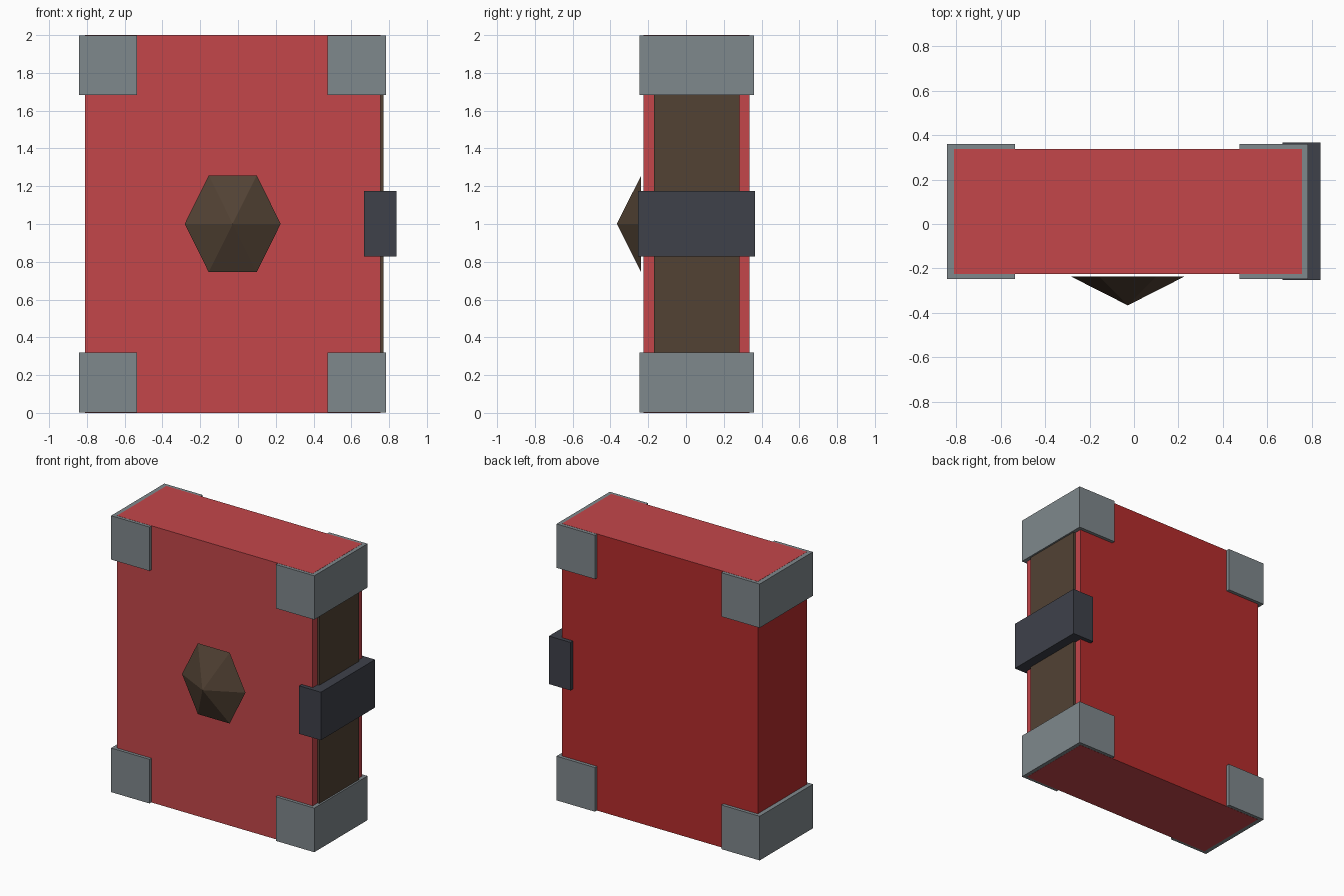
import bpy, bmesh, math
from mathutils import Vector

if "Cube" in bpy.data.objects:
    bpy.data.objects.remove(bpy.data.objects["Cube"])


def lin(c):
    c /= 255
    return c / 12.92 if c <= 0.04045 else ((c + 0.055) / 1.055) ** 2.4


def material(name, r, g, b):
    m = bpy.data.materials.new(name)
    m.diffuse_color = (lin(r), lin(g), lin(b), 1)
    m.use_nodes = True
    m.node_tree.nodes["Principled BSDF"].inputs["Base Color"].default_value = m.diffuse_color
    return m


RED = material("red", 196, 70, 74)
DEEP_RED = material("deep red", 181, 44, 44)
GREY = material("metal grey", 127, 136, 140)
BROWN = material("brown", 82, 66, 52)
DARK = material("dark slate", 62, 65, 74)


def make(name, bm, *mats):
    me = bpy.data.meshes.new(name)
    bmesh.ops.recalc_face_normals(bm, faces=bm.faces[:])
    bm.to_mesh(me)
    bm.free()
    for m in mats:
        me.materials.append(m)
    ob = bpy.data.objects.new(name, me)
    bpy.context.collection.objects.link(ob)
    return ob


def box(name, x, y, z, *mats):
    bm = bmesh.new()
    bmesh.ops.create_cube(bm, size=1)
    for v in bm.verts:
        v.co = Vector([(a + b) / 2 + t * (b - a) for t, (a, b) in zip(v.co, (x, y, z))])
    return make(name, bm, *mats)


# Cover block: back and spine are a deeper red
cover = box("book_cover", (-0.81, 0.755), (-0.225, 0.337), (0, 2), RED, DEEP_RED)
for p in cover.data.polygons:
    p.material_index = int(p.normal.y > 0.5 or p.normal.x < -0.5)

# Page block showing on the right edge
box("pages", (-0.6, 0.77), (-0.17, 0.282), (0.02, 1.98), BROWN)

# Metal corner guards, a hair inside the cover's top and bottom
for side, x in (("left", (-0.842, -0.535)), ("right", (0.475, 0.783))):
    for level, z in (("bottom", (0.001, 0.32)), ("top", (1.682, 1.999))):
        box(f"corner_guard_{level}_{side}", x, (-0.247, 0.361), z, GREY)

# Clasp wrapped around the page edge
box("clasp", (0.667, 0.84), (-0.253, 0.366), (0.828, 1.175), DARK)

# Six-sided stud on the front
bm = bmesh.new()
ring = [bm.verts.new((-0.028 + 0.254 * math.cos(i * math.pi / 3), -0.237,
                      1.001 + 0.296 * math.sin(i * math.pi / 3))) for i in range(6)]
tip = bm.verts.new((-0.028, -0.366, 1.001))
bm.faces.new(ring)
for i in range(6):
    bm.faces.new((ring[i], ring[(i + 1) % 6], tip))
make("front_stud", bm, BROWN)
